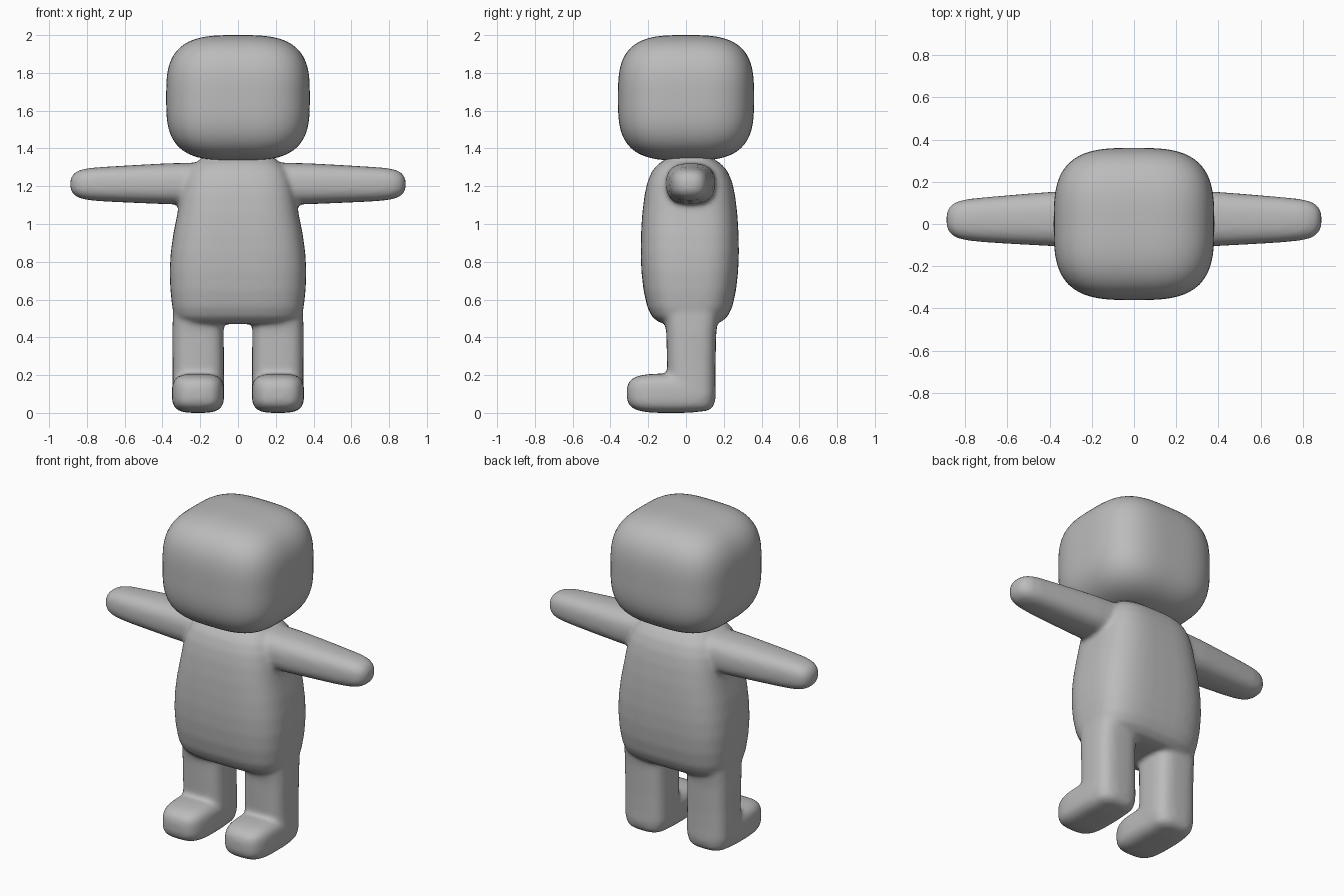
import bpy, bmesh, math

if "Cube" in bpy.data.objects:
    bpy.data.objects.remove(bpy.data.objects["Cube"])

skin = bpy.data.materials.new("plain grey")
skin.diffuse_color = (0.5, 0.5, 0.5, 1)
skin.use_nodes = True
skin.node_tree.nodes["Principled BSDF"].inputs["Base Color"].default_value = skin.diffuse_color


def power(c, n):
    return math.copysign(abs(c) ** (2 / n), c)


def make_object(name, bm):
    bmesh.ops.recalc_face_normals(bm, faces=bm.faces[:])
    mesh = bpy.data.meshes.new(name)
    bm.to_mesh(mesh)
    bm.free()
    mesh.materials.append(skin)
    mesh.polygons.foreach_set("use_smooth", [True] * len(mesh.polygons))
    obj = bpy.data.objects.new(name, mesh)
    bpy.context.collection.objects.link(obj)
    return obj


def loft(bm, sections, place, n=3.2, count=48):
    """Skin rounded-square rings; a section is (along, centre u, centre v, radius u, radius v)."""
    rings = []
    for t, cu, cv, ru, rv in sections:
        ring = []
        for i in range(count):
            a = math.tau * i / count
            ring.append(bm.verts.new(place(
                t, cu + ru * power(math.cos(a), n), cv + rv * power(math.sin(a), n))))
        rings.append(ring)
    for r, s in zip(rings, rings[1:]):
        for i in range(count):
            j = (i + 1) % count
            bm.faces.new((r[i], r[j], s[j], s[i]))
    bm.faces.new(rings[0])
    bm.faces.new(rings[-1])


def rounded_box(bm, centre, half, n, cuts=24):
    """Box with soft edges: a gridded cube pushed onto a superellipsoid."""
    box = bmesh.new()
    bmesh.ops.create_cube(box, size=2)
    bmesh.ops.subdivide_edges(box, edges=box.edges[:], cuts=cuts, use_grid_fill=True)
    for v in box.verts:
        d = [math.tan(c * math.pi / 4) for c in v.co]
        size = sum(abs(c) ** n for c in d) ** (1 / n)
        v.co = [centre[k] + half[k] * d[k] / size for k in range(3)]
    piece = bpy.data.meshes.new("piece")
    box.to_mesh(piece)
    box.free()
    bm.from_mesh(piece)
    bpy.data.meshes.remove(piece)


# Head
bm = bmesh.new()
rounded_box(bm, (0, 0, 1.668), (0.38, 0.36, 0.332), 3.2)
make_object("head", bm)

# Torso with short neck
bm = bmesh.new()
loft(bm, [
    (0.47, 0, 0.02, 0.26, 0.12), (0.48, 0, 0.02, 0.31, 0.165),
    (0.51, 0, 0.02, 0.335, 0.20), (0.56, 0, 0.02, 0.348, 0.225),
    (0.65, 0, 0.02, 0.358, 0.245), (0.75, 0, 0.02, 0.362, 0.256),
    (0.85, 0, 0.02, 0.356, 0.26), (0.95, 0, 0.02, 0.342, 0.258),
    (1.05, 0, 0.02, 0.322, 0.252), (1.15, 0, 0.02, 0.305, 0.24),
    (1.22, 0, 0.02, 0.29, 0.225), (1.28, 0, 0.02, 0.265, 0.20),
    (1.32, 0, 0.02, 0.23, 0.165), (1.34, 0, 0.02, 0.20, 0.13),
    (1.37, 0, 0.02, 0.18, 0.11)], lambda t, u, v: (u, v, t))

for side in (-1, 1):
    # Arm, tapering to a rounded hand
    loft(bm, [
        (0.15, 0.025, 1.215, 0.135, 0.112), (0.38, 0.024, 1.213, 0.129, 0.108),
        (0.55, 0.022, 1.212, 0.118, 0.100), (0.70, 0.020, 1.211, 0.107, 0.092),
        (0.78, 0.020, 1.211, 0.099, 0.086), (0.83, 0.020, 1.211, 0.089, 0.077),
        (0.86, 0.020, 1.211, 0.074, 0.064), (0.88, 0.020, 1.211, 0.052, 0.044),
        (0.888, 0.020, 1.211, 0.025, 0.02)],
        lambda t, u, v: (side * t, u, v), n=2.6)
    # Leg
    loft(bm, [
        (0.008, 0.21, 0.03, 0.07, 0.07), (0.018, 0.21, 0.03, 0.105, 0.10),
        (0.04, 0.21, 0.03, 0.125, 0.118), (0.09, 0.21, 0.03, 0.137, 0.126),
        (0.25, 0.21, 0.028, 0.136, 0.128), (0.42, 0.212, 0.028, 0.136, 0.132),
        (0.58, 0.212, 0.028, 0.13, 0.15)], lambda t, u, v: (side * u, v, t))
    # Foot
    rounded_box(bm, (side * 0.212, -0.078, 0.104), (0.138, 0.235, 0.104), 3.4)

body = make_object("body", bm)

# Fuse limbs and torso into one soft skin
remesh = body.modifiers.new("fuse", 'REMESH')
remesh.mode = 'VOXEL'
remesh.voxel_size = 0.013
remesh.use_smooth_shade = True
soften = body.modifiers.new("soften", 'SMOOTH')
soften.factor = 0.5
soften.iterations = 10
